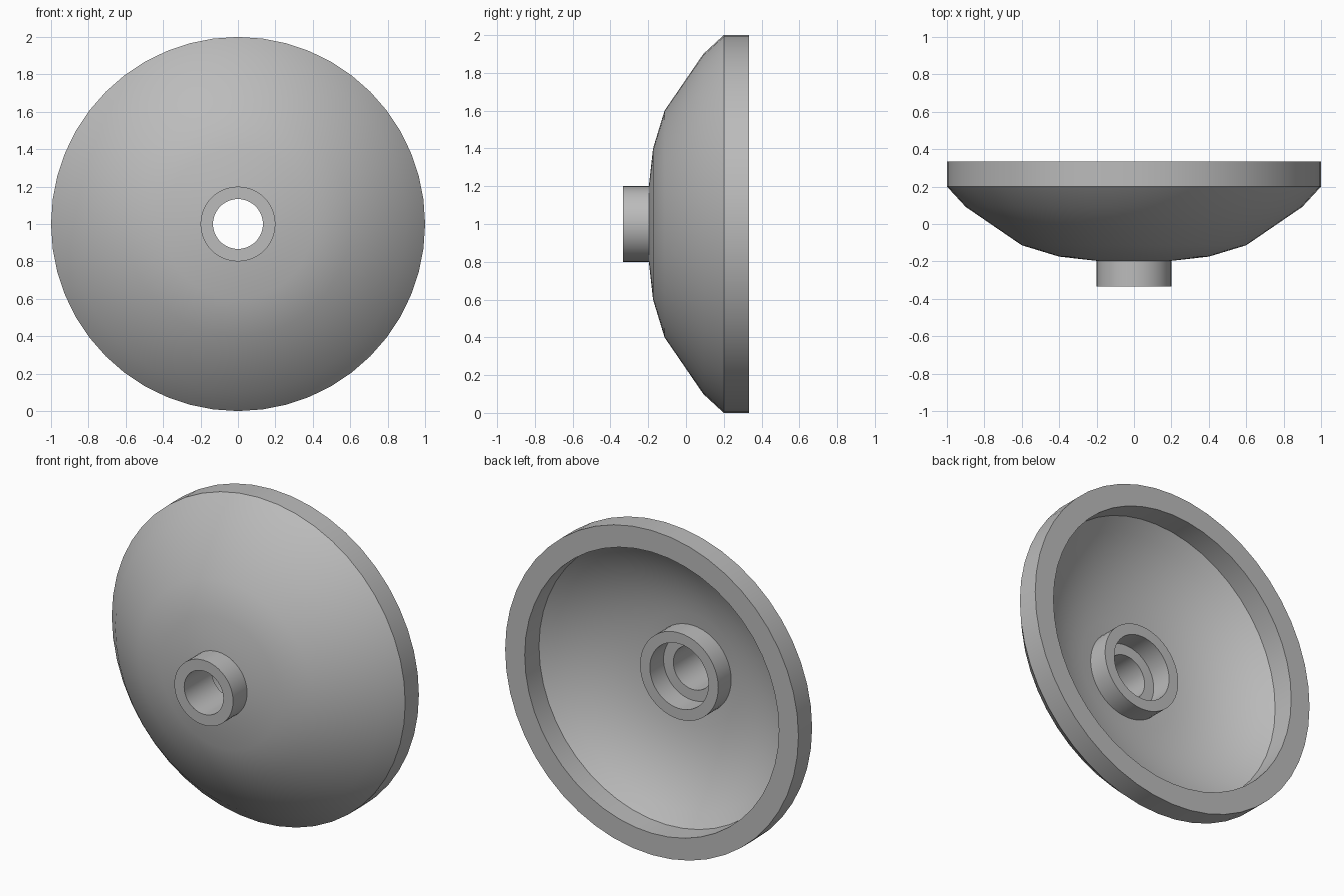
import bpy
import bmesh
import math

SIDES = 48
WALL = 2 / 15          # shell thickness, also the bore radius
FRONT, BACK = -1 / 3, 1 / 3


def bowl(r, offset=0.0):
    """Depth of the bowl's curved surface at a radius."""
    return -0.2 + 0.4 * r ** 3 + offset


def material(name, rgb):
    mat = bpy.data.materials.new(name)
    mat.use_nodes = True
    mat.diffuse_color = (*rgb, 1)
    mat.node_tree.nodes["Principled BSDF"].inputs["Base Color"].default_value = (*rgb, 1)
    return mat


def lathe(name, profile, mat):
    """Turn a closed (radius, y) profile about the y axis, centred at z = 1."""
    bm = bmesh.new()
    rings = []
    for i in range(SIDES):
        a = math.tau * i / SIDES
        rings.append([bm.verts.new((r * math.cos(a), y, 1 + r * math.sin(a)))
                      for r, y in profile])
    n = len(profile)
    for i, ring in enumerate(rings):
        nxt = rings[(i + 1) % SIDES]
        for j in range(n):
            k = (j + 1) % n
            bm.faces.new((ring[j], ring[k], nxt[k], nxt[j]))
    bmesh.ops.recalc_face_normals(bm, faces=bm.faces)
    mesh = bpy.data.meshes.new(name)
    bm.to_mesh(mesh)
    bm.free()
    obj = bpy.data.objects.new(name, mesh)
    bpy.context.collection.objects.link(obj)
    mesh.materials.append(mat)
    bpy.ops.object.select_all(action='DESELECT')
    obj.select_set(True)
    bpy.context.view_layer.objects.active = obj
    bpy.ops.object.shade_smooth_by_angle(angle=math.radians(30))
    return obj


if "Cube" in bpy.data.objects:
    bpy.data.objects.remove(bpy.data.objects["Cube"])

grey = material("plain grey", (0.5, 0.5, 0.5))

# Front spigot, outer bowl and rim
outer = [(WALL, FRONT), (0.2, FRONT)]
outer += [(r, bowl(r)) for r in (0.2, 0.4, 0.6, 0.9, 1.0)]
outer += [(1.0, BACK)]

# Rim lip and hollow of the bowl, from the lip in to the rear collar
lip, collar = 1 - WALL, 2 * WALL
steps = 8
radii = [lip + (collar - lip) * i / steps for i in range(steps + 1)]
inner = [(lip, BACK)] + [(r, bowl(r, WALL)) for r in radii]

# Rear collar with its stepped bore
hub = [(collar, WALL / 2), (0.2, WALL / 2), (0.2, -WALL / 2), (WALL, -WALL / 2)]

lathe("dish_with_hub", outer + inner + hub, grey)
